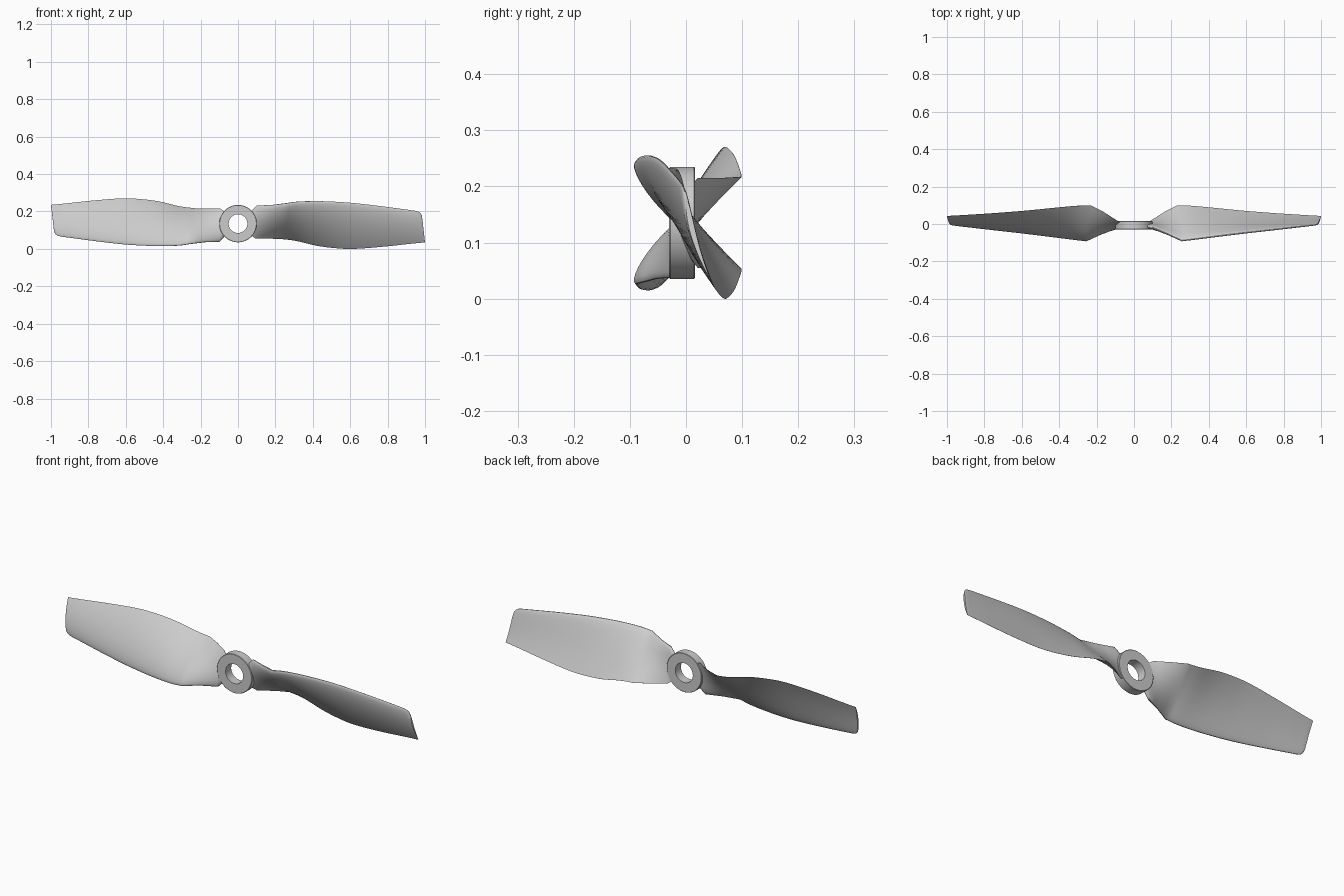
import bpy, bmesh, math
from mathutils import Vector

if "Cube" in bpy.data.objects:
    bpy.data.objects.remove(bpy.data.objects["Cube"])

CZ = 0.135  # height of the hub axis

# Blade stations: leading edge xyz, trailing edge xyz, thickness
KEYS = [
    (0.065, -0.010, 0.195, 0.065, 0.008, 0.080, 0.024),
    (0.078, -0.014, 0.210, 0.078, 0.012, 0.066, 0.026),
    (0.100, -0.020, 0.232, 0.095, 0.021, 0.055, 0.028),
    (0.180, -0.055, 0.234, 0.165, 0.066, 0.055, 0.032),
    (0.255, -0.091, 0.243, 0.230, 0.099, 0.053, 0.034),
    (0.320, -0.083, 0.252, 0.310, 0.097, 0.043, 0.033),
    (0.420, -0.070, 0.255, 0.420, 0.087, 0.017, 0.031),
    (0.520, -0.057, 0.252, 0.520, 0.077, 0.004, 0.028),
    (0.620, -0.045, 0.245, 0.620, 0.068, 0.000, 0.025),
    (0.760, -0.029, 0.229, 0.780, 0.056, 0.012, 0.021),
    (0.880, -0.015, 0.213, 0.910, 0.048, 0.026, 0.018),
    (0.945, -0.008, 0.204, 0.960, 0.045, 0.031, 0.015),
    (0.966, -0.005, 0.198, 0.982, 0.044, 0.033, 0.014),
    (0.978, -0.002, 0.188, 0.993, 0.043, 0.034, 0.012),
    (0.984, 0.002, 0.172, 1.000, 0.043, 0.035, 0.010),
]
LINEAR = 4   # straight loft between hub and fold, smooth beyond it
N = 20       # points along the chord


def catmull(a, b, c, d, t):
    return [0.5 * (2*q + (r - p)*t + (2*p - 5*q + 4*r - s)*t*t + (3*q - p - 3*r + s)*t**3)
            for p, q, r, s in zip(a, b, c, d)]


def stations():
    out = []
    for i in range(len(KEYS) - 1):
        b, c = KEYS[i], KEYS[i + 1]
        if i < LINEAR:
            steps = 2
            out += [[p + (q - p)*k/steps for p, q in zip(b, c)] for k in range(steps)]
        else:
            a = KEYS[i - 1] if i > LINEAR else [2*p - q for p, q in zip(b, c)]
            d = KEYS[i + 2] if i + 2 < len(KEYS) else c
            steps = 4 if i < 11 else 2
            out += [catmull(a, b, c, d, k/steps) for k in range(steps)]
    return out + [list(KEYS[-1])]


def airfoil(s):
    le, te, th = Vector(s[0:3]), Vector(s[3:6]), s[6]
    chord = te - le
    n = Vector((0, chord.z, -chord.y)).normalized()   # towards the convex front
    size = chord.length

    def point(u, side):
        half = 5*th*(0.2969*math.sqrt(u) - 0.126*u - 0.3516*u*u + 0.2843*u**3 - 0.1015*u**4)
        camber = 4*0.04*size*u*(1 - u)
        return le + chord*u + n*(camber + side*half)

    us = [(1 - math.cos(math.pi*k/N))/2 for k in range(N + 1)]
    return [point(u, 1) for u in reversed(us)] + [point(u, -1) for u in us[1:]]


def finish(name, bm, angle):
    bmesh.ops.recalc_face_normals(bm, faces=bm.faces)
    me = bpy.data.meshes.new(name)
    bm.to_mesh(me)
    bm.free()
    ob = bpy.data.objects.new(name, me)
    bpy.context.collection.objects.link(ob)
    bpy.ops.object.select_all(action='DESELECT')
    ob.select_set(True)
    bpy.context.view_layer.objects.active = ob
    bpy.ops.object.shade_smooth_by_angle(angle=math.radians(angle))
    return ob


def bridge(bm, r0, r1):
    for j in range(len(r0)):
        k = (j + 1) % len(r0)
        bm.faces.new((r0[j], r0[k], r1[k], r1[j]))


# Two twisted blades, half a turn apart about the hub axis
def blade(name, sign):
    bm = bmesh.new()
    rings = []
    for s in stations():
        rings.append([bm.verts.new((sign*p.x, p.y, CZ + sign*(p.z - CZ))) for p in airfoil(s)])
    for r0, r1 in zip(rings, rings[1:]):
        bridge(bm, r0, r1)
    bm.faces.new(rings[0])
    bm.faces.new(rings[-1])
    return finish(name, bm, 35)


blade("right_blade", 1)
blade("left_blade", -1)

# Hub ring with a through hole
bm = bmesh.new()
SEG = 64
profile = [(0.05, -0.03), (0.098, -0.03), (0.1, -0.028), (0.1, 0.014), (0.098, 0.016), (0.05, 0.016)]
rings = [[bm.verts.new((r*math.cos(2*math.pi*k/SEG), y, CZ + r*math.sin(2*math.pi*k/SEG)))
          for k in range(SEG)] for r, y in profile]
for i in range(len(rings)):
    bridge(bm, rings[i], rings[(i + 1) % len(rings)])
finish("hub", bm, 30)
